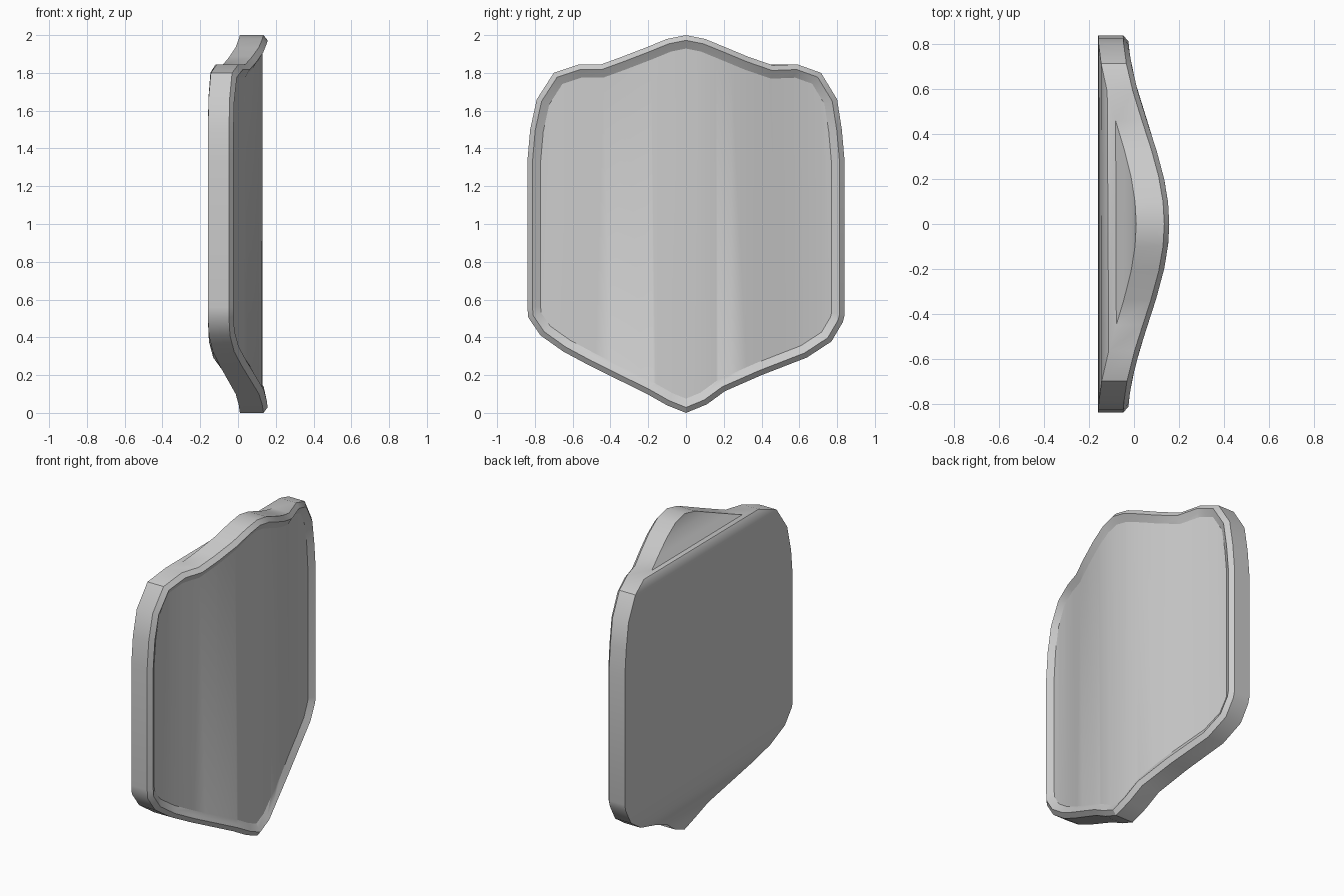
import bpy, bmesh, math
from mathutils import Vector

cube = bpy.data.objects.get("Cube")
if cube:
    bpy.data.objects.remove(cube, do_unlink=True)

# Outline (y, z), clockwise from the top point; point i faces point n - i
RIGHT_EDGE = [(0, 2), (.1, 1.98), (.21, 1.935), (.33, 1.885), (.46, 1.84), (.59, 1.845),
              (.715, 1.8), (.8, 1.66), (.825, 1.5), (.84, 1.33), (.84, .52), (.83, .48),
              (.77, .378), (.64, .293), (.4, .2), (.206, .115), (.11, .045)]
LEFT_EDGE = [(0, 0), (-.1, .04), (-.206, .1), (-.51, .25), (-.65, .325), (-.77, .41),
             (-.835, .505), (-.84, .56), (-.84, 1.33), (-.825, 1.5), (-.79, 1.66),
             (-.7, 1.8), (-.565, 1.845), (-.45, 1.845), (-.34, 1.885), (-.21, 1.935),
             (-.1, 1.98)]
OUTLINE = [Vector(p) for p in RIGHT_EDGE + LEFT_EDGE]
FIELD_DEPTH = .112


def bend(y, bow):
    """Depth of the bowed shield body at width y."""
    return -0.075 + bow * math.cos(math.pi * y * 0.96 / 0.84)


def inset(points, d):
    """Mitred inward offset of a clockwise loop."""
    result = []
    for i, p in enumerate(points):
        a = (p - points[i - 1]).normalized()
        b = (points[(i + 1) % len(points)] - p).normalized()
        na, nb = Vector((a.y, -a.x)), Vector((b.y, -b.x))
        result.append(p + (na + nb) * d / (1 + na.dot(nb)))
    return result


# Rings from back edge over the rim to the recessed field: (inset, depth)
bm = bmesh.new()
rings = []
for d, depth in [(0, 0), (0, .118), (.027, .14), (.045, .128), (.07, FIELD_DEPTH)]:
    rings.append([bm.verts.new((depth, p.x, p.y)) for p in inset(OUTLINE, d)])
n = len(OUTLINE)
for low, high in zip(rings, rings[1:]):
    for i in range(n):
        j = (i + 1) % n
        bm.faces.new((low[i], low[j], high[j], high[i]))

# Back panel: level strips straight across from side to side
back = rings[0]
half = n // 2
bm.faces.new((back[0], back[1], back[-1]))
for i in range(1, half - 1):
    bm.faces.new((back[i], back[i + 1], back[n - i - 1], back[n - i]))
bm.faces.new((back[half - 1], back[half], back[half + 1]))

# Cut the front field into upright strips so that it can bow
field = [bm.faces.new(rings[-1])]
for k in range(-9, 10):
    geom = set(field)
    for f in field:
        geom.update(f.edges, f.verts)
    bmesh.ops.bisect_plane(bm, geom=list(geom), dist=1e-4,
                           plane_co=(0, k * .08, 0), plane_no=(0, 1, 0))
    field = [f for f in bm.faces
             if all(abs(v.co.x - FIELD_DEPTH) < 1e-4 for v in f.verts)]

# Bow the body across its width, the front a little more than the back
for v in bm.verts:
    v.co.x += bend(v.co.y, .092 if v.co.x > .05 else .085)
bmesh.ops.recalc_face_normals(bm, faces=bm.faces[:])

mesh = bpy.data.meshes.new("shield")
bm.to_mesh(mesh)
bm.free()
shield = bpy.data.objects.new("shield", mesh)
bpy.context.collection.objects.link(shield)

# Plain grey material
grey = bpy.data.materials.new("plain grey")
grey.use_nodes = True
colour = (.6, .6, .6, 1)
grey.diffuse_color = colour
grey.node_tree.nodes["Principled BSDF"].inputs["Base Color"].default_value = colour
mesh.materials.append(grey)

bpy.context.view_layer.objects.active = shield
shield.select_set(True)
bpy.ops.object.shade_smooth_by_angle(angle=math.radians(30))
